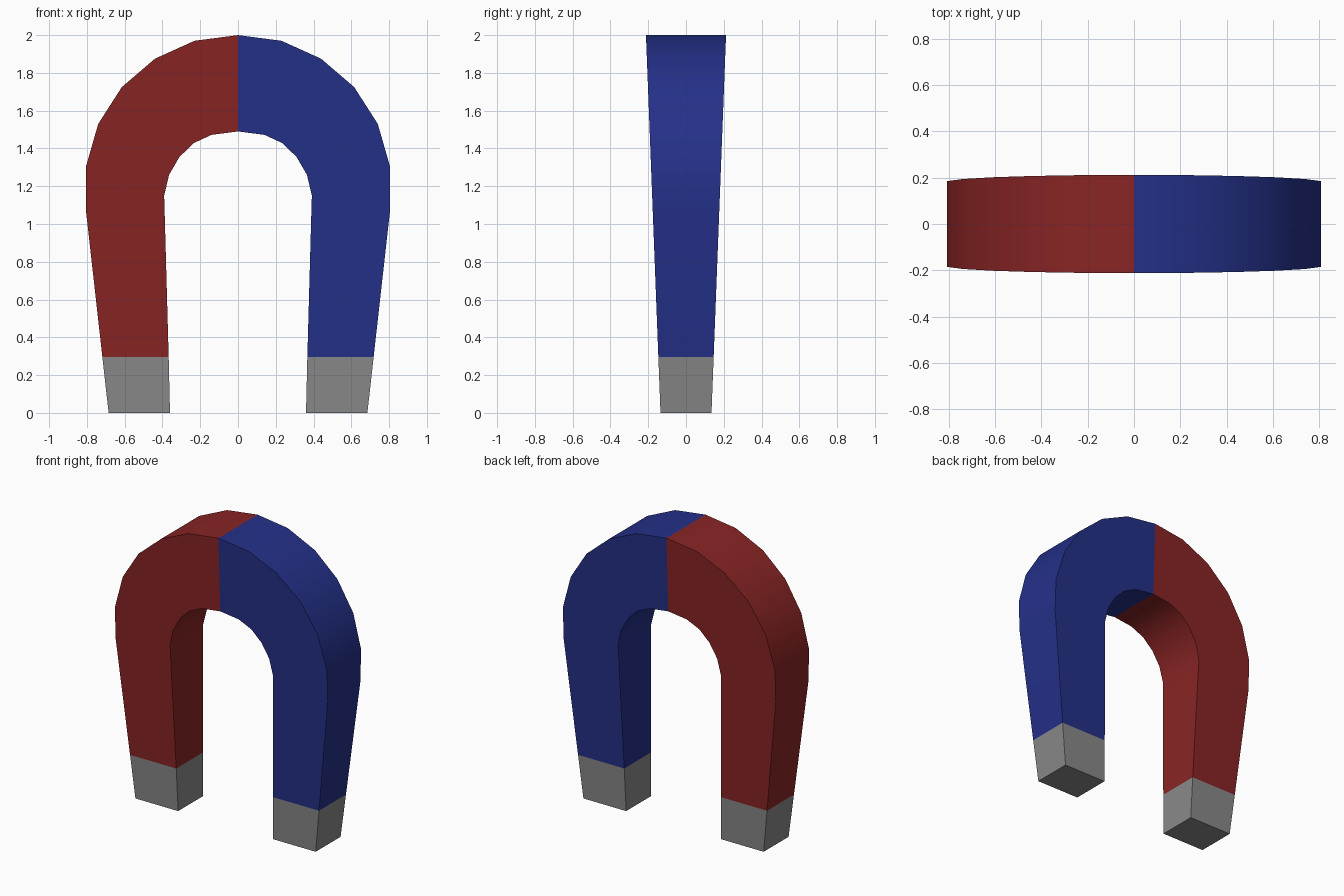
import bpy, bmesh, math

cube = bpy.data.objects.get("Cube")
if cube:
    bpy.data.objects.remove(cube, do_unlink=True)


def make_material(name, rgb):
    mat = bpy.data.materials.new(name)
    mat.use_nodes = True
    mat.diffuse_color = (*rgb, 1)
    mat.node_tree.nodes["Principled BSDF"].inputs["Base Color"].default_value = (*rgb, 1)
    return mat


materials = [
    make_material("red paint", (0.25, 0.018, 0.018)),
    make_material("blue paint", (0.018, 0.03, 0.25)),
    make_material("bare steel", (0.25, 0.25, 0.25)),
]

# Half outline from crown to foot: (x, z) outside and inside
outer = [(0, 2.0), (0.23, 1.97), (0.44, 1.875), (0.615, 1.725), (0.74, 1.53),
         (0.806, 1.30), (0.806, 1.08), (0.718, 0.295), (0.685, 0)]
inner = [(0, 1.49), (0.14, 1.472), (0.235, 1.428), (0.31, 1.355), (0.365, 1.26),
         (0.391, 1.15), (0.388, 1.05), (0.367, 0.295), (0.36, 0)]


def half_depth(z):
    return 0.135 + 0.0385 * z


# Sections run from the left foot over the crown to the right foot
pairs = list(zip(outer, inner))
sections = [(1, p) for p in reversed(pairs)] + [(-1, p) for p in pairs[1:]]

bm = bmesh.new()
rings = []
for side, ((xo, zo), (xi, zi)) in sections:
    rings.append([bm.verts.new((side * x, s * half_depth(z), z))
                  for x, z, s in ((xo, zo, -1), (xo, zo, 1), (xi, zi, 1), (xi, zi, -1))])

# Skin between neighbouring sections, then close the feet
for a, b in zip(rings, rings[1:]):
    for i in range(4):
        j = (i + 1) % 4
        bm.faces.new((a[i], a[j], b[j], b[i]))
bm.faces.new(rings[0])
bm.faces.new(rings[-1])
bmesh.ops.recalc_face_normals(bm, faces=bm.faces)

# Steel tips at the feet, one paint colour per side
for face in bm.faces:
    centre = face.calc_center_median()
    face.material_index = 2 if centre.z < 0.29 else int(centre.x > 0)

mesh = bpy.data.meshes.new("horseshoe_magnet")
bm.to_mesh(mesh)
bm.free()
for mat in materials:
    mesh.materials.append(mat)

magnet = bpy.data.objects.new("horseshoe_magnet", mesh)
bpy.context.collection.objects.link(magnet)
bpy.ops.object.select_all(action='DESELECT')
magnet.select_set(True)
bpy.context.view_layer.objects.active = magnet
bpy.ops.object.shade_smooth_by_angle(angle=math.radians(30))
